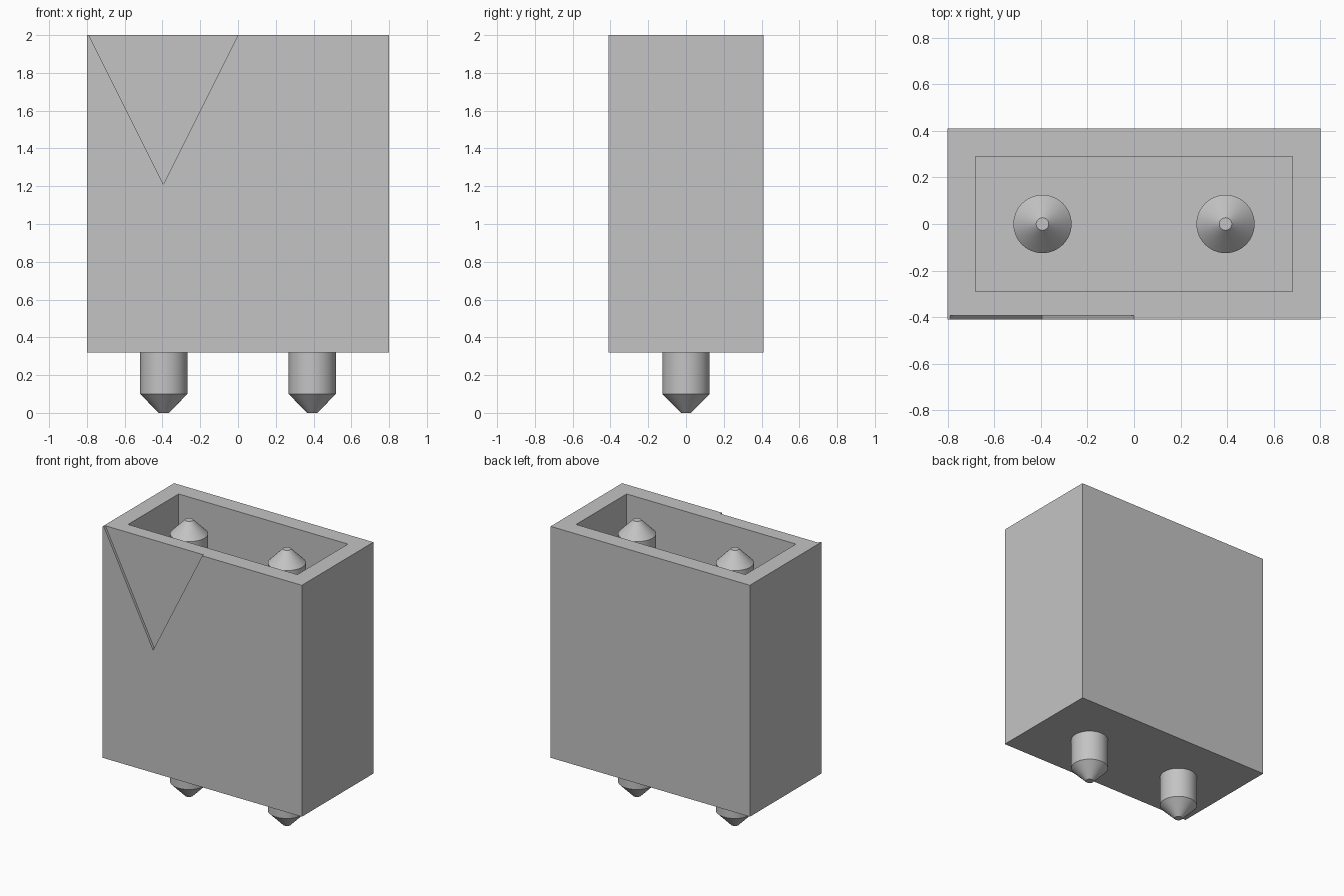
import bpy
import bmesh
import math
from mathutils import Vector

cube = bpy.data.objects.get("Cube")
if cube:
    bpy.data.objects.remove(cube, do_unlink=True)

HALF_X, HALF_Y = 0.80, 0.41
BOTTOM, TOP = 0.32, 2.0
WALL = 0.12

grey = bpy.data.materials.new("light grey")
grey.use_nodes = True
colour = (0.55, 0.55, 0.55, 1)
grey.diffuse_color = colour
grey.node_tree.nodes["Principled BSDF"].inputs["Base Color"].default_value = colour


def add_object(name, bm):
    bmesh.ops.recalc_face_normals(bm, faces=bm.faces)
    mesh = bpy.data.meshes.new(name)
    bm.to_mesh(mesh)
    bm.free()
    mesh.materials.append(grey)
    obj = bpy.data.objects.new(name, mesh)
    bpy.context.collection.objects.link(obj)
    return obj


def extruded(name, outline, direction):
    """Solid made by pushing a flat outline along a direction."""
    bm = bmesh.new()
    face = bm.faces.new([bm.verts.new(p) for p in outline])
    new = bmesh.ops.extrude_face_region(bm, geom=[face], use_keep_orig=True)["geom"]
    verts = [v for v in new if isinstance(v, bmesh.types.BMVert)]
    bmesh.ops.translate(bm, verts=verts, vec=Vector(direction))
    return add_object(name, bm)


def box(name, hx, hy, z0, z1):
    corners = [(-hx, -hy, z0), (hx, -hy, z0), (hx, hy, z0), (-hx, hy, z0)]
    return extruded(name, corners, (0, 0, z1 - z0))


def cut(target, cutter):
    """Subtract the cutter, apply the result and discard the cutter."""
    cutter.hide_render = True
    bpy.context.view_layer.objects.active = target
    mod = target.modifiers.new("cut", "BOOLEAN")
    mod.operation = "DIFFERENCE"
    mod.solver = "EXACT"
    mod.object = cutter
    bpy.ops.object.modifier_apply(modifier=mod.name)
    bpy.data.objects.remove(cutter, do_unlink=True)


# Open-topped housing
housing = box("housing", HALF_X, HALF_Y, BOTTOM, TOP)
cut(housing, box("cavity_cutter", HALF_X - WALL, HALF_Y - WALL, BOTTOM + WALL, TOP + 0.2))

# Shallow triangular marker recess, open at the rim; sides carry on past the rim
mid, half, depth, over = -0.395, 0.395, 0.018, 0.1
tip = TOP - 2 * half
y = -HALF_Y - over
wide = half + over / 2
marker = [(mid, y, tip), (mid + wide, y, TOP + over), (mid - wide, y, TOP + over)]
cut(housing, extruded("marker_cutter", marker, (0, over + depth, 0)))

# Round pins with a blunt cone at both ends
RADIUS, TIP_RADIUS, TAPER = 0.125, 0.027, 0.10
profile = [(0, 0), (TIP_RADIUS, 0), (RADIUS, TAPER),
           (RADIUS, TOP - TAPER), (TIP_RADIUS, TOP), (0, TOP)]
for name, x in (("right_pin", -0.393), ("left_pin", 0.393)):
    bm = bmesh.new()
    verts = [bm.verts.new((r, 0, z)) for r, z in profile]
    edges = [bm.edges.new(pair) for pair in zip(verts, verts[1:])]
    bmesh.ops.spin(bm, geom=verts + edges, cent=(0, 0, 0), axis=(0, 0, 1),
                   angle=math.tau, steps=48)
    bmesh.ops.remove_doubles(bm, verts=bm.verts, dist=0.0001)
    pin = add_object(name, bm)
    pin.location.x = x
    bpy.ops.object.select_all(action="DESELECT")
    pin.select_set(True)
    bpy.context.view_layer.objects.active = pin
    bpy.ops.object.shade_smooth_by_angle(angle=math.radians(30))
